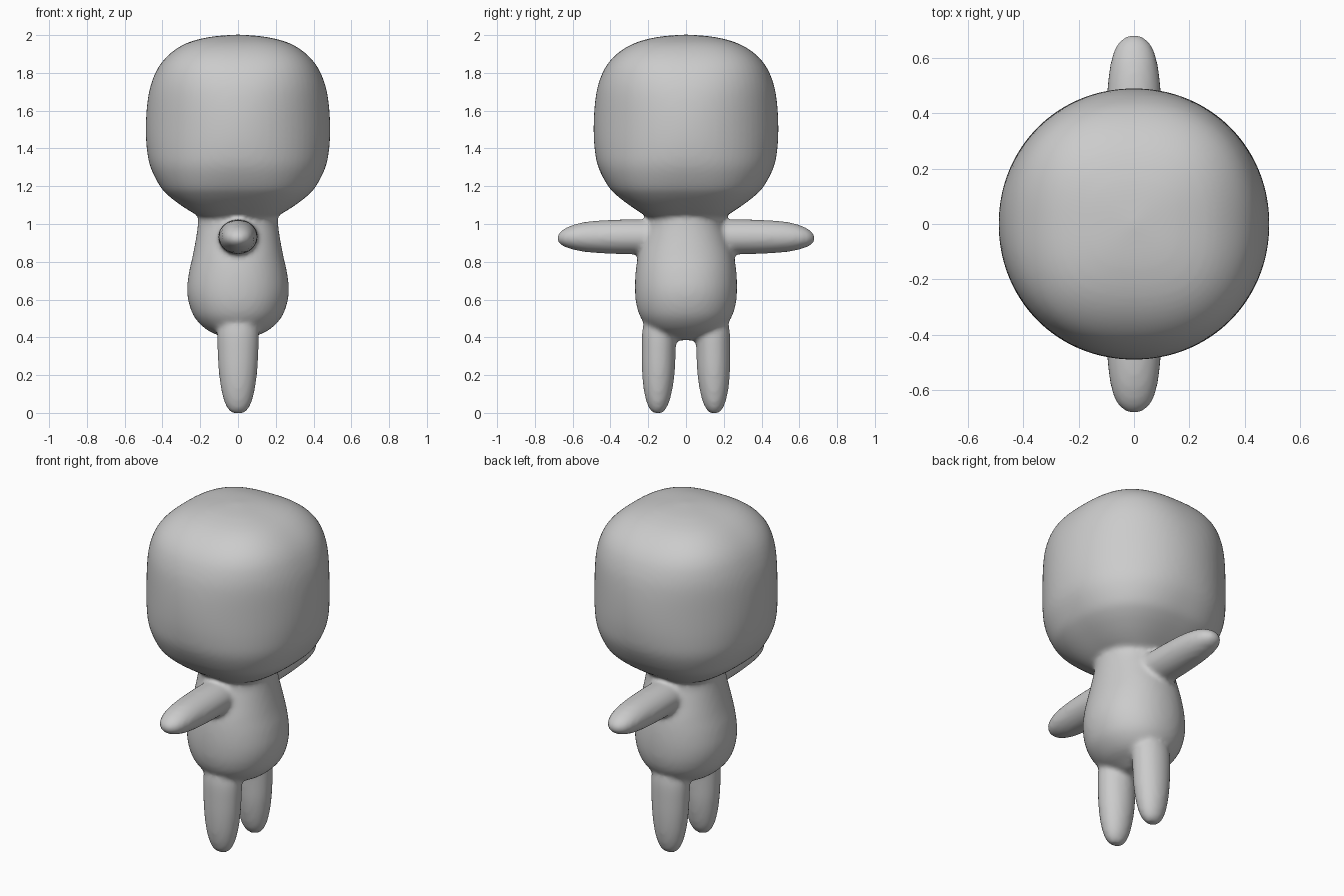
import bpy, bmesh, math
from mathutils import Vector

if "Cube" in bpy.data.objects:
    bpy.data.objects.remove(bpy.data.objects["Cube"])

SIDES = 72
STEPS = 4


def spline(rows):
    """Catmull-Rom smoothing of a list of ring settings."""
    rows = [Vector(r) for r in rows]
    out = []
    for i in range(len(rows) - 1):
        p0, p1 = rows[max(i - 1, 0)], rows[i]
        p2, p3 = rows[i + 1], rows[min(i + 2, len(rows) - 1)]
        for k in range(STEPS):
            t = k / STEPS
            out.append(0.5 * (2 * p1 + (p2 - p0) * t
                              + (2 * p0 - 5 * p1 + 4 * p2 - p3) * t * t
                              + (3 * p1 - p0 - 3 * p2 + p3) * t ** 3))
    return out + [rows[-1]]


def loft(bm, rows, place, power=lambda pos: 2.0):
    """Rings of (position, half width a, half width b, centre shift)."""
    new, rings = [], []
    for pos, a, b, shift in spline(rows):
        ring, n = [], power(pos)
        for i in range(SIDES):
            t = 2 * math.pi * i / SIDES
            c, s = math.cos(t), math.sin(t)
            r = (abs(c) ** n + abs(s) ** n) ** (-1 / n)
            ring.append(bm.verts.new(place(pos, a * r * c, b * r * s + shift)))
        rings.append(ring)
    for lo, hi in zip(rings, rings[1:]):
        for i in range(SIDES):
            j = (i + 1) % SIDES
            new.append(bm.faces.new((lo[i], lo[j], hi[j], hi[i])))
    new += [bm.faces.new(rings[0]), bm.faces.new(rings[-1])]
    bmesh.ops.recalc_face_normals(bm, faces=new)


def upright(pos, u, v):
    return (u, v, pos)


bm = bmesh.new()

# Head: big rounded barrel, squarer towards top and bottom
head = [(1.035, .19, .20), (1.06, .24, .24), (1.10, .303, .30), (1.15, .368, .365),
        (1.20, .413, .412), (1.30, .463, .464), (1.40, .483, .484), (1.52, .488, .489),
        (1.65, .479, .481), (1.75, .457, .461), (1.84, .415, .420), (1.91, .350, .354),
        (1.96, .265, .265), (1.99, .150, .15), (2.002, .02, .02)]
loft(bm, [(*r, 0) for r in head], upright,
     lambda z: 2.04 + 0.9 * ((z - 1.52) / 0.48) ** 2)

# Torso: pear shape
torso = [(.385, .04, .05), (.405, .09, .11), (.44, .165, .185), (.50, .226, .237),
         (.57, .257, .262), (.65, .269, .270), (.74, .260, .267), (.83, .240, .254),
         (.92, .223, .228), (1.0, .212, .205), (1.08, .210, .205)]
loft(bm, [(*r, 0) for r in torso], upright, lambda z: 2.12)

# Legs and arms, one per side
leg = [(.0, .034, .025, .150), (.02, .053, .043, .150), (.06, .073, .061, .149),
       (.13, .090, .077, .148), (.22, .102, .087, .146), (.32, .108, .090, .145),
       (.42, .110, .090, .143), (.50, .10, .08, .140)]
arm = [(.12, .105, .088, .93), (.24, .105, .092, .932), (.36, .103, .091, .932),
       (.48, .097, .085, .932), (.56, .088, .075, .931), (.62, .074, .058, .929),
       (.66, .051, .038, .926), (.683, .015, .012, .924)]
for side in (1, -1):
    loft(bm, leg, lambda p, u, v, s=side: (u, v * s, p))
    loft(bm, arm, lambda p, u, v, s=side: (u, p * s, v))

mesh = bpy.data.meshes.new("figure")
bm.to_mesh(mesh)
bm.free()
figure = bpy.data.objects.new("figure", mesh)
bpy.context.collection.objects.link(figure)

# Fuse the parts into one skin and soften the joins
remesh = figure.modifiers.new("fuse", 'REMESH')
remesh.mode = 'VOXEL'
remesh.voxel_size = 0.014
remesh.use_smooth_shade = True
soften = figure.modifiers.new("soften", 'SMOOTH')
soften.factor = 0.5
soften.iterations = 6
